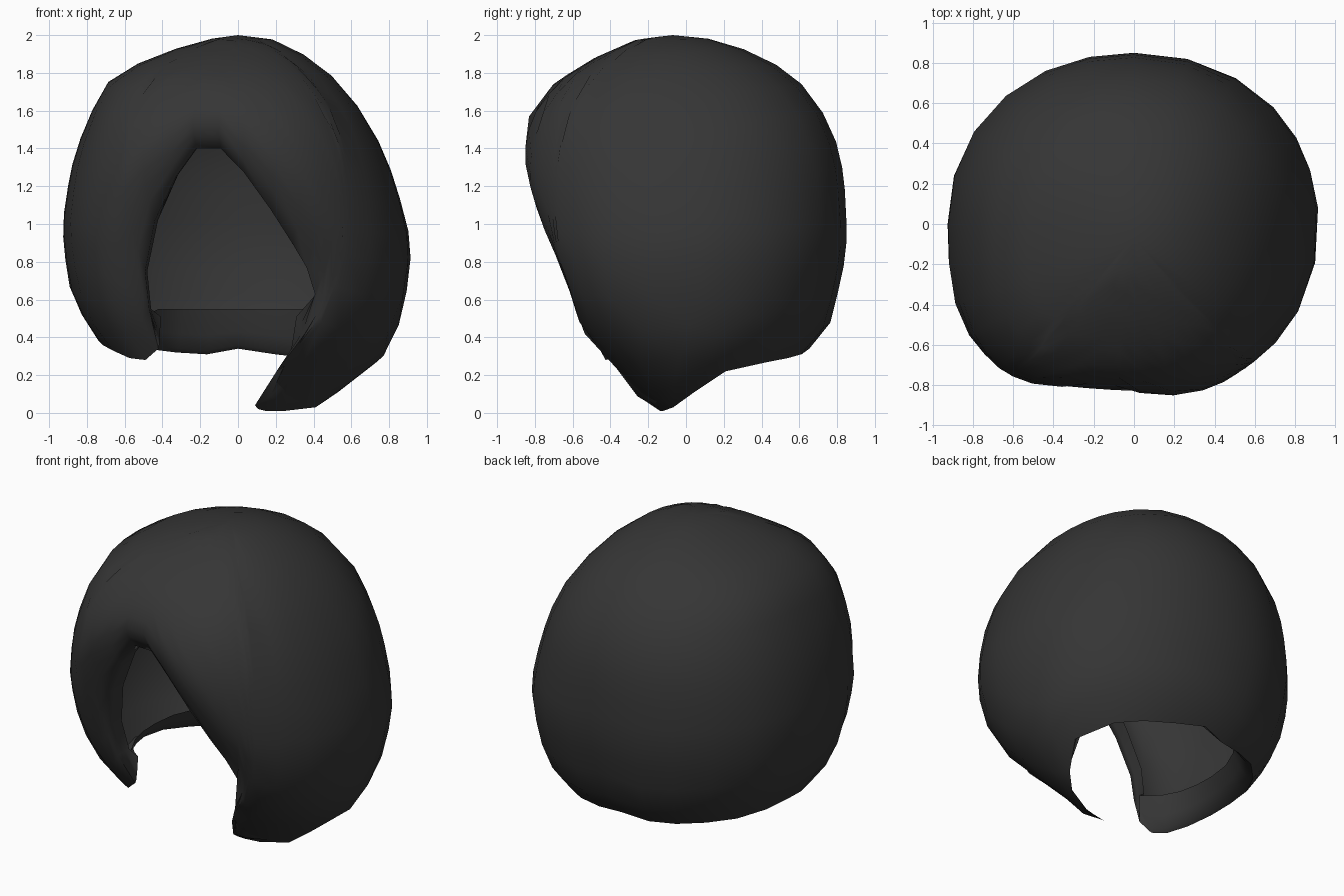
import bpy, bmesh, math

if "Cube" in bpy.data.objects:
    bpy.data.objects.remove(bpy.data.objects["Cube"])

# silhouette levels: z, left, right, front, back reach
LEVELS = [(2.0, .01, .01, .01, .01), (1.975, .18, .2, .20, .24), (1.88, .48, .38, .43, .48),
          (1.75, .69, .54, .66, .64), (1.55, .80, .69, .84, .76), (1.35, .87, .79, .88, .82),
          (1.2, .90, .84, .88, .84), (1.0, .93, .90, .85, .85), (.85, .92, .92, .82, .85),
          (.66, .89, .90, .77, .81), (.46, .80, .85, .62, .76), (.28, .66, .76, .42, .60),
          (.1, .42, .52, .25, .32), (0, .3, .40, .13, .2)]
# face opening, then the whole hem: degrees from the front (plus is right), z
OPENING = [(-43, .34), (-40, .55), (-38.5, .75), (-32.5, 1.02), (-24, 1.25), (-16.5, 1.4), (-7, 1.4),
           (2, 1.28), (13, 1.08), (22.5, .9), (29.5, .77), (35, .63)]
HEM = ([(-180, .34), (-165, .31), (-150, .32), (-135, .34), (-120, .35), (-105, .37), (-90, .38),
        (-78, .36), (-66, .33), (-56, .29), (-49, .28)] + OPENING +
       [(38, .42), (39.5, .22), (41, .04), (50, .02), (62, .01), (78, .01), (95, .03), (107, .11),
        (118, .22), (130, .27), (145, .29), (162, .31)])
ROWS = 14


def level_index(z):
    for i in range(len(LEVELS) - 1):
        if LEVELS[i + 1][0] <= z:
            return i + (LEVELS[i][0] - z) / (LEVELS[i][0] - LEVELS[i + 1][0])
    return len(LEVELS) - 1


def opening_distance(az, z):
    """Distance to the edge of the face opening, in degree-like units."""
    best = 99
    for (a0, z0), (a1, z1) in zip(OPENING, OPENING[1:]):
        dx, dz = a1 - a0, (z1 - z0) * 60
        px, pz = az - a0, (z - z0) * 60
        t = max(0, min(1, (px * dx + pz * dz) / (dx * dx + dz * dz)))
        best = min(best, math.hypot(px - t * dx, pz - t * dz))
    return best


def surface(az, u, scale=1.0, roll=True):
    """Point on the head shape at an azimuth and a level index."""
    i = min(int(u), len(LEVELS) - 2)
    z, xl, xr, yf, yb = [a + (b - a) * (u - i) for a, b in zip(LEVELS[i], LEVELS[i + 1])]
    if roll:                                     # hair rolls inward round the face
        scale *= 1 - .13 * max(0, 1 - opening_distance(az, z) / 15) ** 2
    if 25 < az < 125 and z < .6:                 # the right lock sweeps forward
        az -= (.6 - z) * 25
    s, c = math.sin(math.radians(az)), math.cos(math.radians(az))
    if s < 0 < c:                                # fuller lobe at the front left
        yf += .14 * max(0, 1 - abs(z - .28) / .38)
    rx, ry = (xr if s > 0 else xl), (yf if c > 0 else yb)
    p = 2.1 if c < 0 else (2.3 if s > 0 else 2.8)
    r = (abs(s / rx) ** p + abs(c / ry) ** p) ** (-1 / p) * scale
    drift = -.07 * max(0, (z - 1.5) / .5)        # crown leans forward
    return (r * s, -r * c + drift, z)


# hair shell: outer rows, then the hem rolled under to a free inner rim
bm = bmesh.new()
columns = []
for az, hem in HEM:
    end = level_index(hem)
    col = [bm.verts.new(surface(az, end * k / ROWS)) for k in range(1, ROWS + 1)]
    x, y, z = col[-1].co
    if hem > .5:                                 # face edge tucks in behind itself
        d = az + 5
        rim = surface(az + math.copysign(min(6, abs(d) * .15), d), end, .8, True)
        rim = (rim[0], rim[1], hem + .03 if hem > 1.2 else hem)
    else:                                        # underside climbs to the neck rim
        rim = surface(az, level_index(.51 + .04 * (abs(az) > 120)), .72, False)
    ctrl = ((x + rim[0]) / 2, (y + rim[1]) / 2, z - (.0 if hem > .5 else .01))
    for t in (1 / 3, 2 / 3, 1):
        col.append(bm.verts.new([(1 - t) ** 2 * a + 2 * t * (1 - t) * b + t * t * c
                                 for a, b, c in zip((x, y, z), ctrl, rim)]))
    columns.append(col)
for a, b in zip(columns, columns[1:] + columns[:1]):
    for k in range(len(a) - 1):
        bm.faces.new((a[k], a[k + 1], b[k + 1], b[k]))
crown = bm.verts.new((0, -.07, 2.0))             # crown cap
for a, b in zip(columns, columns[1:] + columns[:1]):
    bm.faces.new((a[0], b[0], crown))
bmesh.ops.recalc_face_normals(bm, faces=bm.faces)
mesh = bpy.data.meshes.new("hair")
bm.to_mesh(mesh)
bm.free()
hair = bpy.data.objects.new("hair", mesh)
bpy.context.collection.objects.link(hair)

black = bpy.data.materials.new("soft black")
black.diffuse_color = (.036, .036, .036, 1)
black.use_nodes = True
black.node_tree.nodes["Principled BSDF"].inputs["Base Color"].default_value = black.diffuse_color
mesh.materials.append(black)
bpy.context.view_layer.objects.active = hair
hair.select_set(True)
bpy.ops.object.shade_smooth_by_angle(angle=math.radians(65))
